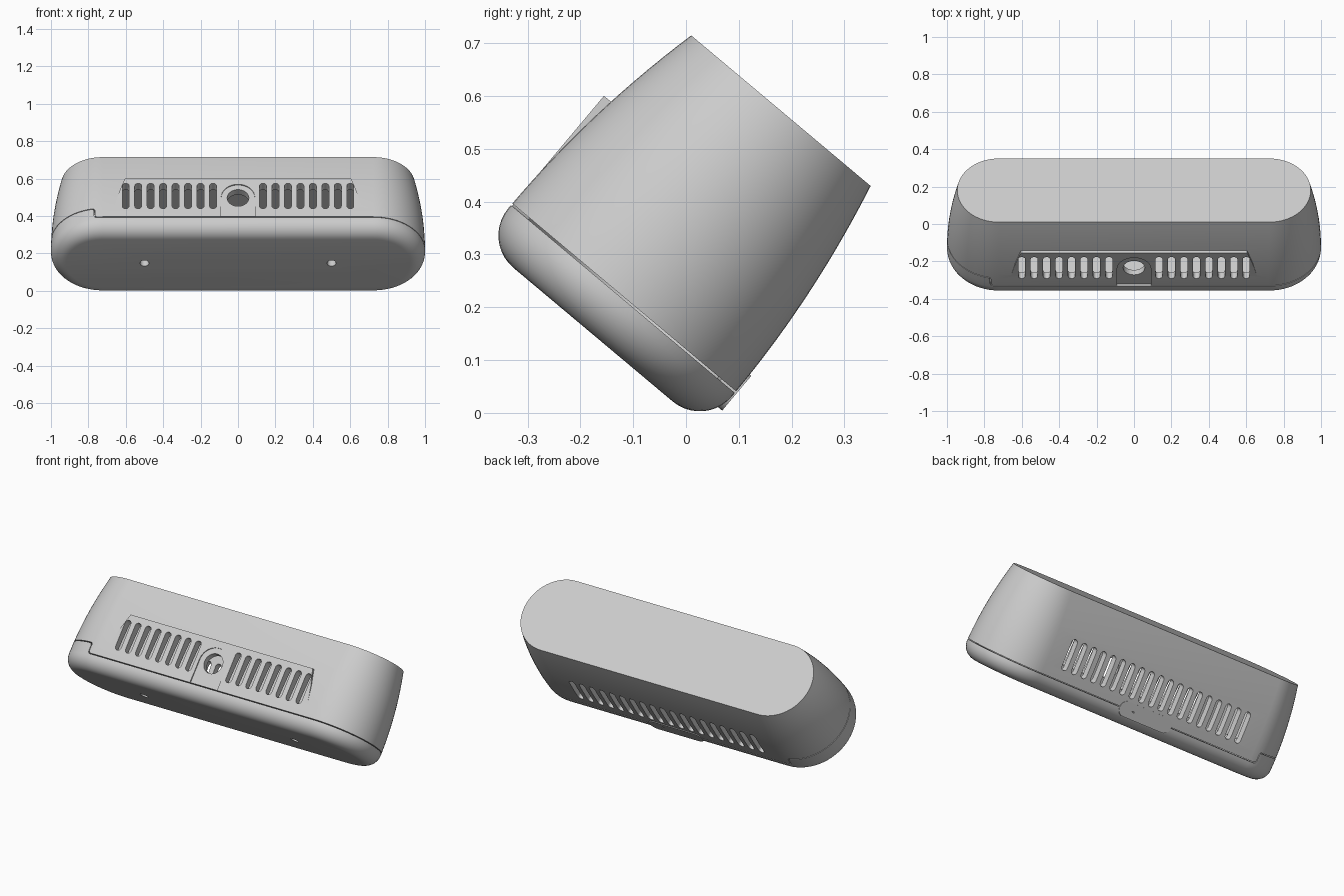
import bpy, bmesh, math
from mathutils import Matrix

cube = bpy.data.objects.get("Cube")
if cube:
    bpy.data.objects.remove(cube)

TILT = Matrix.Rotation(math.radians(-40), 4, 'X')
MID = -0.23          # centre of the body's depth
HALF = 0.723         # half length of the straight run
ROUND = 0.08         # bottom edge rounding
HEIGHT = 0.554
WALL = 0.04

grey = bpy.data.materials.new("plastic_grey")
grey.use_nodes = True
COLOR = (0.6, 0.6, 0.6, 1)
grey.diffuse_color = COLOR
grey.node_tree.nodes["Principled BSDF"].inputs["Base Color"].default_value = COLOR


def finish(bm, name):
    bmesh.ops.recalc_face_normals(bm, faces=bm.faces)
    mesh = bpy.data.meshes.new(name)
    bm.to_mesh(mesh)
    bm.free()
    mesh.materials.append(grey)
    obj = bpy.data.objects.new(name, mesh)
    bpy.context.collection.objects.link(obj)
    return obj


def loft(name, profile, steps=32):
    """Stack stadium outlines of (end radius, height) and cap both ends."""
    bm = bmesh.new()
    rings = []
    for r, h in profile:
        ring = []
        for side in (1, -1):
            for i in range(steps + 1):
                a = math.pi * (i / steps - 0.5)
                ring.append(bm.verts.new((side * (HALF + r * math.cos(a)),
                                          MID + side * r * math.sin(a), h)))
        rings.append(ring)
    for low, high in zip(rings, rings[1:]):
        for i in range(len(low)):
            j = (i + 1) % len(low)
            bm.faces.new((low[i], low[j], high[j], high[i]))
    bm.faces.new(rings[0])
    bm.faces.new(rings[-1])
    return finish(bm, name)


def prisms(name, outlines, front, back):
    """Extrude (x, height) outlines through the depth."""
    bm = bmesh.new()
    for outline in outlines:
        a = [bm.verts.new((x, front, h)) for x, h in outline]
        b = [bm.verts.new((x, back, h)) for x, h in outline]
        bm.faces.new(a)
        bm.faces.new(b)
        for i in range(len(a)):
            j = (i + 1) % len(a)
            bm.faces.new((a[i], a[j], b[j], b[i]))
    return finish(bm, name)


def arc(cx, cy, r, start, end, n=12):
    return [(cx + r * math.cos(math.radians(start + (end - start) * i / n)),
             cy + r * math.sin(math.radians(start + (end - start) * i / n)))
            for i in range(n + 1)]


def circle(cx, cy, r, n=32):
    return arc(cx, cy, r, 0, 360, n)[:-1]


def slot(x, low=0.15, high=0.327, r=0.0185):
    return arc(x, high - r, r, 0, 180) + arc(x, low + r, r, 180, 360)


def combine(obj, tool, operation='DIFFERENCE', keep=False):
    mod = obj.modifiers.new("cut", 'BOOLEAN')
    mod.operation, mod.solver, mod.object = operation, 'EXACT', tool
    graph = bpy.context.evaluated_depsgraph_get()
    mesh = bpy.data.meshes.new_from_object(obj.evaluated_get(graph))
    obj.modifiers.clear()
    obj.data = mesh
    if not keep:
        bpy.data.objects.remove(tool)


def radius(h):
    """End radius of the outer skin at a height."""
    if h < ROUND:
        return 0.197 + math.sqrt(max(0, ROUND ** 2 - (ROUND - h) ** 2))
    return 0.277 - 0.055 * ((h - ROUND) / (HEIGHT - ROUND)) ** 2


# Body: rounded base flowing into gently tapering sides
profile = [(radius(h), h) for h in
           (ROUND * (1 - math.cos(math.pi * i / 20)) for i in range(11))]
profile += [(radius(h), h) for h in
            (ROUND + (HEIGHT - ROUND) * i / 14 for i in range(1, 15))]
body = loft("body", profile)

# Raised flat vent panel on the front
panel = [(-0.69, 0.085), (-0.66, 0.16), (-0.635, 0.27), (-0.605, 0.36)]
panel += [(-x, h) for x, h in reversed(panel)]
combine(body, prisms("vent_panel", [panel], -0.505, -0.44), 'UNION')

# Hollow inside
inside = [(radius(h) - WALL, h) for h in
          (WALL + (HEIGHT - 2 * WALL) * i / 10 for i in range(11))]
combine(body, loft("cavity", inside))

# Arched surround, lens opening and vent slots
arch = arc(0, 0.23, 0.09, 0, 180, 24) + [(-0.09, 0.094), (0.09, 0.094)]
combine(body, prisms("arch_recess", [arch], -0.6, -0.499))
pitch = 0.0667
front_cuts = [slot(s * pitch * i) for s in (1, -1) for i in range(2, 10)]
front_cuts.append(circle(0, 0.23, 0.058))
combine(body, prisms("front_slots", front_cuts, -0.6, -0.4))
combine(body, prisms("back_slots", [slot(pitch * i) for i in range(-9, 10)], -0.06, 0.15))

# Screw holes through the floor
for x in (-0.5, 0.5):
    bm = bmesh.new()
    bmesh.ops.create_cone(bm, cap_ends=True, segments=24, radius1=0.024, radius2=0.024,
                          depth=0.2, matrix=Matrix.Translation((x, MID, 0)))
    combine(body, finish(bm, "screw_hole"))


# Split into upper shell and base along a stepped seam
def below_seam(drop):
    seam = [(1.2, 0.092 - drop)]
    seam += arc(-0.75 - drop, 0.107 - drop, 0.015, 270, 180, 6)
    seam += arc(-0.78 - drop, 0.138 - drop, 0.015, 0, 90, 6)
    return prisms("seam", [seam + [(-1.2, 0.153 - drop), (-1.2, -0.2), (1.2, -0.2)]], -0.8, 0.4)


base = body.copy()
base.data = body.data.copy()
base.name = "base"
bpy.context.collection.objects.link(base)
combine(base, below_seam(0.004), 'INTERSECT')
combine(body, below_seam(0))
body.name = "upper_shell"

# Pill-shaped cover on the back with a pinhole
pill = arc(0.135, 0.09, 0.043, -90, 90) + arc(-0.135, 0.09, 0.043, 90, 270)
cover = prisms("back_cover", [pill], 0.01, 0.05)
combine(cover, prisms("pinhole", [circle(0.085, 0.09, 0.008, 16)], 0.03, 0.1))

# Tilt everything and smooth the curved surfaces
bpy.ops.object.select_all(action='DESELECT')
for obj in (body, base, cover):
    obj.data.transform(TILT)
    obj.select_set(True)
bpy.context.view_layer.objects.active = body
bpy.ops.object.shade_smooth_by_angle(angle=math.radians(25))
